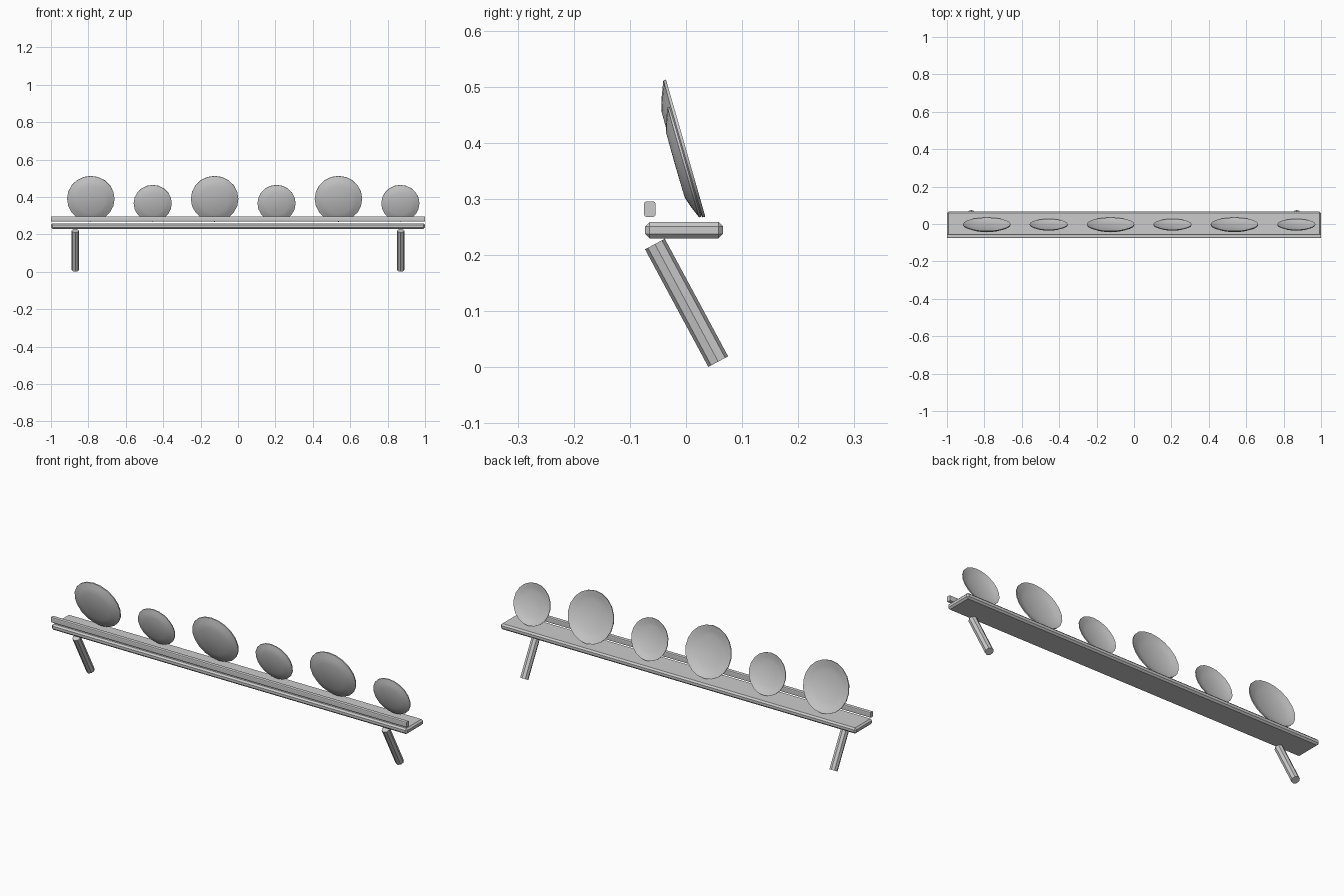
import bpy, bmesh, math
from mathutils import Matrix

if "Cube" in bpy.data.objects:
    bpy.data.objects.remove(bpy.data.objects["Cube"])


def add_object(name, bm, smooth=None):
    bmesh.ops.recalc_face_normals(bm, faces=bm.faces)
    mesh = bpy.data.meshes.new(name)
    bm.to_mesh(mesh)
    bm.free()
    ob = bpy.data.objects.new(name, mesh)
    bpy.context.collection.objects.link(ob)
    if smooth:
        bpy.ops.object.select_all(action='DESELECT')
        ob.select_set(True)
        bpy.context.view_layer.objects.active = ob
        bpy.ops.object.shade_smooth_by_angle(angle=math.radians(smooth))
    return ob


def bar(name, ymin, ymax, zmin, zmax, bevel, segments, long_only):
    """Two-unit bar along x with softened edges."""
    bm = bmesh.new()
    bmesh.ops.create_cube(bm, size=1)
    bmesh.ops.scale(bm, verts=bm.verts, vec=(2, ymax - ymin, zmax - zmin))
    bmesh.ops.translate(bm, verts=bm.verts,
                        vec=(0, (ymin + ymax) / 2, (zmin + zmax) / 2))
    edges = [e for e in bm.edges
             if not long_only or abs(e.verts[0].co.x - e.verts[1].co.x) > 1]
    bmesh.ops.bevel(bm, geom=edges, offset=bevel, segments=segments,
                    profile=0.5, affect='EDGES')
    return add_object(name, bm)


def plate(name, x, radius, z, sides=20):
    """Lathed dish, leaning forward with its hollow side to the back."""
    profile = [(0, -.17), (.6, -.165), (.8, -.1), (1, -.02),
               (1, .02), (.8, -.045), (.6, -.105), (0, -.12)]
    bm = bmesh.new()
    verts = [bm.verts.new((r * radius, 0, h * radius)) for r, h in profile]
    edges = [bm.edges.new(pair) for pair in zip(verts, verts[1:])]
    bmesh.ops.spin(bm, geom=verts + edges, cent=(0, 0, 0), axis=(0, 0, 1),
                   angle=2 * math.pi, steps=sides)
    bmesh.ops.remove_doubles(bm, verts=bm.verts, dist=1e-5)
    ob = add_object(name, bm, smooth=40)
    ob.location = (x, -.003, z)
    ob.rotation_euler.x = math.radians(-74)


# Shelf board and the front guard rail
bar("shelf_board", -.073, .066, .23, .259, .008, 1, False)
bar("guard_rail", -.075, -.054, .268, .296, .005, 2, True)

# Slanted octagonal brackets
for side, x in (("left", -.87), ("right", .87)):
    bm = bmesh.new()
    bmesh.ops.create_cone(bm, cap_ends=True, segments=8, radius1=.02,
                          radius2=.02, depth=.238)
    bm.transform(Matrix.Translation((x, .001, .115))
                 @ Matrix.Rotation(math.radians(28.3), 4, 'X'))
    add_object(side + "_bracket", bm)

# Alternating large and small plates
for i in range(6):
    x = -.787 + .331 * i
    if i % 2 == 0:
        plate("large_plate_%d" % (i // 2 + 1), x, .127, .39)
    else:
        plate("small_plate_%d" % (i // 2 + 1), x, .102, .366)
